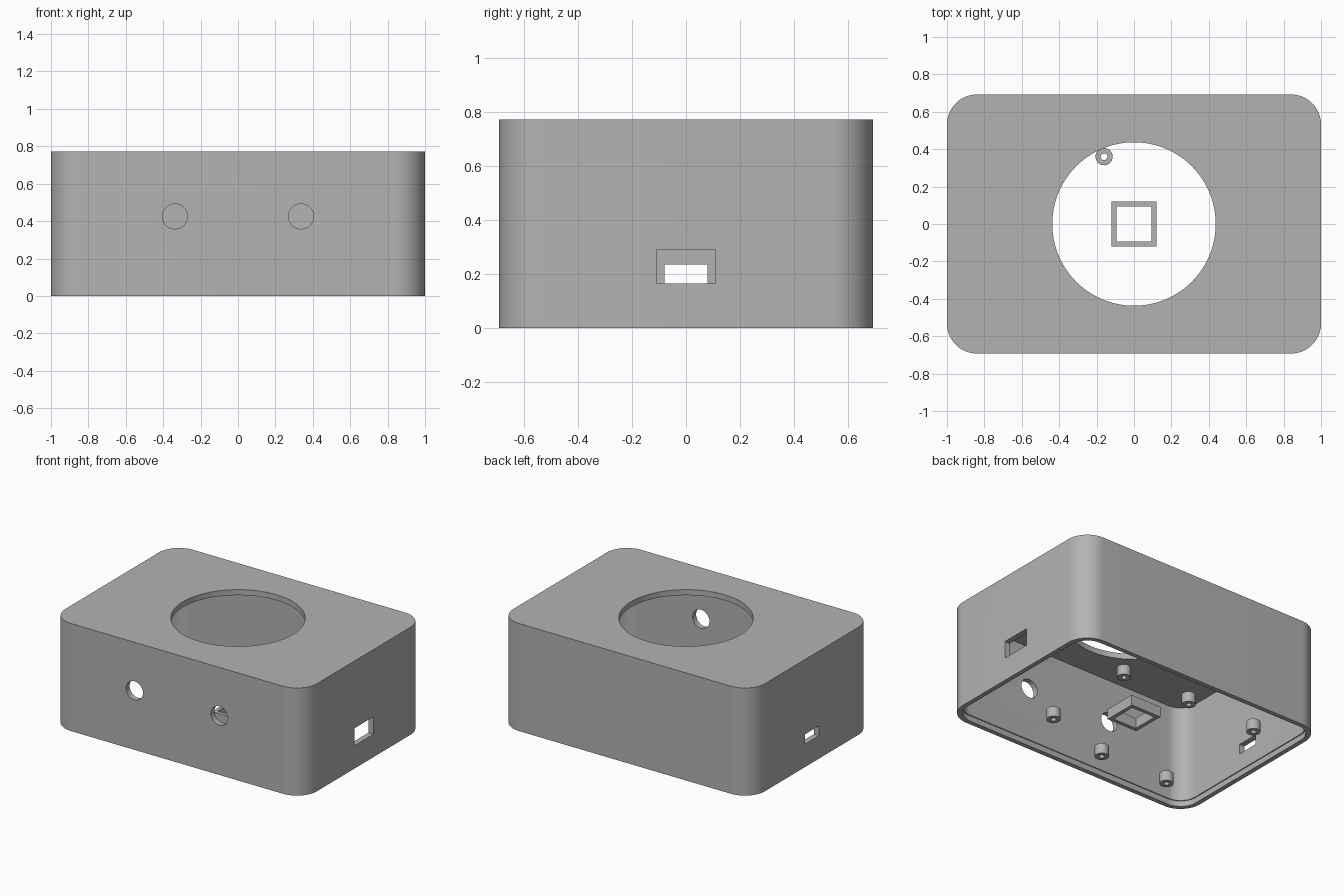
import bpy, bmesh
from math import sin, cos, pi, sqrt
from mathutils import Matrix

if "Cube" in bpy.data.objects:
    bpy.data.objects.remove(bpy.data.objects["Cube"], do_unlink=True)

HX, HY, H = 1.0, 0.692, 0.772      # half width, half depth, height
WALL, CORNER = 0.04, 0.16

grey = bpy.data.materials.new("plain grey")
grey.use_nodes = True
grey.diffuse_color = (0.45, 0.45, 0.45, 1)
grey.node_tree.nodes["Principled BSDF"].inputs["Base Color"].default_value = grey.diffuse_color


def rounded_rect(hx, hy, r, seg=16):
    pts = []
    for i, (sx, sy) in enumerate([(1, 1), (-1, 1), (-1, -1), (1, -1)]):
        for k in range(seg + 1):
            a = (i + k / seg) * pi / 2
            pts.append((sx * (hx - r) + r * cos(a), sy * (hy - r) + r * sin(a)))
    return pts


def polygon(r, n, turn=0.0):
    return [(r * cos(turn + 2 * pi * i / n), r * sin(turn + 2 * pi * i / n)) for i in range(n)]


def make_object(name, bm):
    bmesh.ops.recalc_face_normals(bm, faces=bm.faces)
    mesh = bpy.data.meshes.new(name)
    bm.to_mesh(mesh)
    bm.free()
    mesh.materials.append(grey)
    obj = bpy.data.objects.new(name, mesh)
    bpy.context.collection.objects.link(obj)
    return obj


def prism(name, outline, z0, z1):
    bm = bmesh.new()
    face = bm.faces.new([bm.verts.new((x, y, z0)) for x, y in outline])
    top = bmesh.ops.extrude_face_region(bm, geom=[face])["geom"]
    bmesh.ops.translate(bm, vec=(0, 0, z1 - z0),
                        verts=[v for v in top if isinstance(v, bmesh.types.BMVert)])
    return make_object(name, bm)


def tube(name, outer, inner, z0, z1, at=(0, 0)):
    bm = bmesh.new()
    loops = [[bm.verts.new((x + at[0], y + at[1], z)) for x, y in ring]
             for ring, z in [(outer, z0), (outer, z1), (inner, z1), (inner, z0)]]
    n = len(outer)
    for j in range(4):
        a, b = loops[j], loops[(j + 1) % 4]
        for i in range(n):
            k = (i + 1) % n
            bm.faces.new((a[i], a[k], b[k], b[i]))
    return make_object(name, bm)


def box(name, size, at):
    bm = bmesh.new()
    bmesh.ops.create_cube(bm, size=1, matrix=Matrix.Translation(at) @ Matrix.Diagonal((*size, 1)))
    return make_object(name, bm)


def activate(obj):
    bpy.ops.object.select_all(action='DESELECT')
    obj.select_set(True)
    bpy.context.view_layer.objects.active = obj


def cut(obj, cutter):
    mod = obj.modifiers.new("cut", 'BOOLEAN')
    mod.operation, mod.solver, mod.object = 'DIFFERENCE', 'EXACT', cutter
    activate(obj)
    bpy.ops.object.modifier_apply(modifier=mod.name)
    bpy.data.objects.remove(cutter, do_unlink=True)


def smooth(obj):
    activate(obj)
    bpy.ops.object.shade_smooth_by_angle(angle=pi / 6)


# Open-bottomed shell with a shallow seat for a base plate
shell = prism("enclosure_shell", rounded_rect(HX, HY, CORNER), 0, H)
cut(shell, prism("cavity", rounded_rect(HX - WALL, HY - WALL, CORNER - WALL), -0.1, H - WALL))
lip = WALL - 0.007
cut(shell, prism("base_seat", rounded_rect(HX - lip, HY - lip, CORNER - lip), -0.1, WALL))

# Large round opening in the top
cut(shell, prism("top_opening", polygon(0.437, 96), H - 0.1, H + 0.1))

# Two round holes in the front wall
for side in (-1, 1):
    hole = prism("front_hole", polygon(0.067, 40), -0.1, 0.1)
    hole.data.transform(Matrix.Translation((side * 0.337, -HY, 0.425)) @ Matrix.Rotation(pi / 2, 4, 'X'))
    cut(shell, hole)

# Port windows in the two end walls
cut(shell, box("left_port", (0.2, 0.22, 0.125), (HX, 0, 0.227)))
cut(shell, box("right_port", (0.2, 0.16, 0.07), (-HX, 0, 0.2)))
smooth(shell)

# Hollow mounting posts at base level
for i, at in enumerate([(0.387, 0.36), (-0.16, 0.36), (-0.707, 0.36),
                        (0.387, -0.35), (-0.16, -0.515), (-0.707, -0.515)]):
    smooth(tube(f"mounting_post_{i + 1}", polygon(0.046, 32), polygon(0.018, 32), 0.04, 0.113, at))

# Square holder frame in the middle
tube("square_frame", polygon(0.121 * sqrt(2), 4, pi / 4),
     polygon(0.094 * sqrt(2), 4, pi / 4), 0.04, 0.115)
